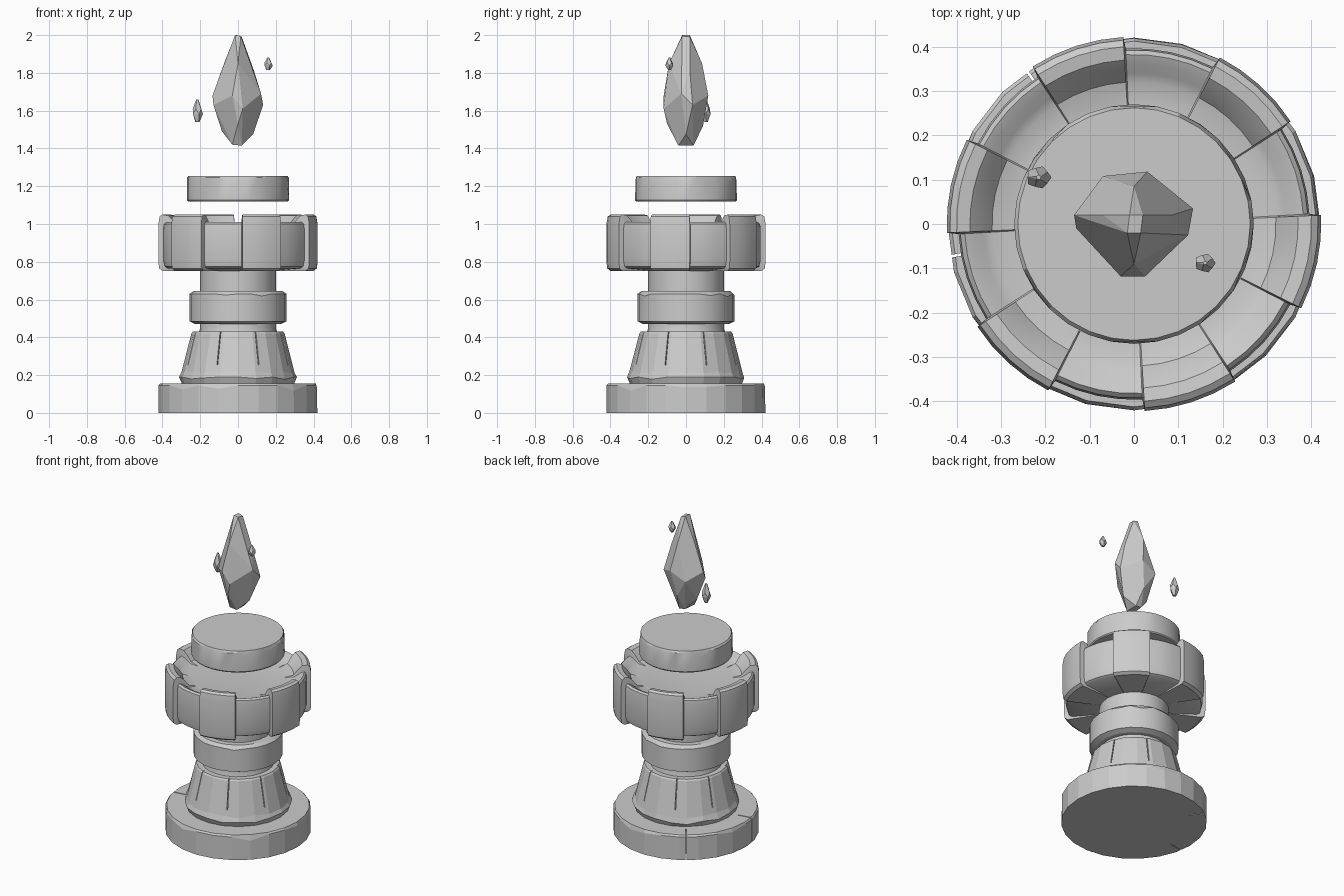
import bpy, bmesh, math, random
from mathutils import Matrix, Vector

if "Cube" in bpy.data.objects:
    bpy.data.objects.remove(bpy.data.objects["Cube"])

random.seed(4)
stone = bpy.data.materials.new("grey stone")
stone.diffuse_color = (0.6, 0.6, 0.6, 1)
stone.use_nodes = True
stone.node_tree.nodes["Principled BSDF"].inputs["Base Color"].default_value = stone.diffuse_color


def finish(bm, name, smooth=None):
    bmesh.ops.recalc_face_normals(bm, faces=bm.faces)
    me = bpy.data.meshes.new(name)
    bm.to_mesh(me)
    bm.free()
    me.materials.append(stone)
    ob = bpy.data.objects.new(name, me)
    bpy.context.collection.objects.link(ob)
    if smooth:
        bpy.ops.object.select_all(action='DESELECT')
        ob.select_set(True)
        bpy.context.view_layer.objects.active = ob
        bpy.ops.object.shade_smooth_by_angle(angle=math.radians(smooth))
    return ob


def skin(rings, bm):
    """Bridge closed rings of points and cap both ends."""
    rows = [[bm.verts.new(p) for p in ring] for ring in rings]
    n = len(rows[0])
    for a, b in zip(rows, rows[1:]):
        for i in range(n):
            bm.faces.new((a[i], a[(i + 1) % n], b[(i + 1) % n], b[i]))
    bm.faces.new(rows[0])
    bm.faces.new(rows[-1])


def turned(name, profile, sides, chipped=(), smooth=None):
    """Lathe a profile; rows listed in chipped get uneven worn edges."""
    rings = []
    for k, (r, z) in enumerate(profile):
        ring = []
        for i in range(sides):
            a = 2 * math.pi * i / sides
            dr = dz = 0
            if k in chipped and random.random() < 0.35:
                dz = random.uniform(0.008, 0.03) * chipped[k]
                dr = random.uniform(0, 0.006)
            ring.append(((r - dr) * math.cos(a), (r - dr) * math.sin(a), z + dz))
        rings.append(ring)
    bm = bmesh.new()
    skin(rings, bm)
    return finish(bm, name, smooth)


# Stacked stone body
base = turned("base", [(0.42, 0), (0.42, 0.146), (0.412, 0.156)], 24, {1: -1})
foot = turned("flared_foot", [(0.295, 0.15), (0.312, 0.19), (0.3, 0.21),
                              (0.247, 0.42), (0.24, 0.43)], 20, {1: -0.5, 2: 0.5})
turned("neck", [(0.21, 0.42), (0.2, 0.45), (0.2, 0.49)], 24, smooth=40)
turned("collar", [(0.225, 0.47), (0.257, 0.485), (0.257, 0.63), (0.235, 0.645)],
       24, {2: -0.5}, 25)
turned("column", [(0.2, 0.63), (0.2, 0.77)], 24, smooth=40)
turned("floating_cap", [(0.265, 1.12), (0.27, 1.127), (0.27, 1.245), (0.262, 1.255)],
       32, {2: -1}, 25)

# Hairline cracks in the foot and base
bm = bmesh.new()


def crack(angle, radius, z, size, tilt):
    m = (Matrix.Rotation(math.radians(angle), 4, 'Z') @ Matrix.Translation((radius, 0, z))
         @ Matrix.Rotation(tilt, 4, 'Y') @ Matrix.Diagonal((*size, 1)))
    bmesh.ops.create_cube(bm, size=1, matrix=m)


for i in range(8):
    crack(22.5 + 45 * i, 0.265, 0.35, (0.03, 0.005, 0.2), -0.24)
for a in (125, 190):
    crack(a, 0.4, 0.09, (0.14, 0.006, 0.2), 0)
cutter = finish(bm, "crack_cutter")
cutter.hide_render = True
cutter.hide_viewport = True
for ob in (base, foot):
    mod = ob.modifiers.new("cracks", 'BOOLEAN')
    mod.operation = 'DIFFERENCE'
    mod.object = cutter
    mod.solver = 'EXACT'

# Battlement: six raised blocks alternating with six recessed gaps
block = [(0.2, 0.752), (0.4, 0.752), (0.418, 0.765), (0.422, 0.8), (0.422, 1.0),
         (0.415, 1.04), (0.4, 1.05), (0.37, 1.045), (0.345, 1.02), (0.32, 0.985), (0.27, 0.97)]
gap = [(0.2, 0.752), (0.37, 0.765), (0.388, 0.775), (0.396, 0.81), (0.396, 0.97),
       (0.392, 1.0), (0.382, 1.01), (0.36, 1.0), (0.34, 0.985), (0.32, 0.975), (0.27, 0.97)]
columns = []
for k in range(12):
    for t in (0.0, 0.25, 0.5, 0.75, 1.0):
        a = math.radians(3 + 30 * k + 0.3 + 29.4 * t)
        columns.append((a, block if k % 2 else gap))
bm = bmesh.new()
skin([[(p[j][0] * math.cos(a), p[j][0] * math.sin(a), p[j][1]) for a, p in columns]
      for j in range(len(block))], bm)
finish(bm, "battlement", 35)


# Floating crystal and its shards, cut as convex stones
def gem(name, points, centre=(0, 0, 0), scale=(1, 1, 1)):
    bm = bmesh.new()
    for p in points:
        bm.verts.new([c + v * s for c, v, s in zip(centre, p, scale)])
    res = bmesh.ops.convex_hull(bm, input=bm.verts)
    loose = [v for v in bm.verts if not v.link_faces]
    bmesh.ops.delete(bm, geom=loose, context='VERTS')
    bmesh.ops.dissolve_limit(bm, angle_limit=math.radians(9),
                             verts=bm.verts, edges=bm.edges)
    return finish(bm, name)


gem("crystal", [
    (-0.03, -0.04, 1.42), (0.02, -0.04, 1.415), (0.02, 0.04, 1.415), (-0.02, 0.04, 1.42),
    (-0.085, 0.01, 1.49), (0.08, 0.0, 1.475), (0.0, 0.09, 1.52), (0.0, -0.1, 1.53),
    (-0.13, -0.01, 1.63), (-0.135, 0.02, 1.68), (-0.07, 0.108, 1.63), (0.03, 0.118, 1.68),
    (0.133, 0.035, 1.63), (0.122, -0.025, 1.69), (0.025, -0.118, 1.61), (-0.03, -0.118, 1.68),
    (-0.07, 0.02, 1.86), (0.0, 0.085, 1.85), (0.085, 0.02, 1.81), (0.0, -0.09, 1.85),
    (-0.01, 0.02, 2.0), (0.02, 0.02, 1.99), (0.015, -0.02, 1.995), (-0.015, -0.02, 2.0)])

shard = [(r * math.cos(a + o), r * math.sin(a + o), z)
         for r, z, o in ((0.4, -1, 0.3), (1, -0.3, 0), (0.85, 0.15, 0.6), (0.2, 1, 0.2))
         for a in (i * math.pi * 2 / 5 for i in range(5))]
gem("left_shard", shard, (-0.215, 0.105, 1.6), (0.029, 0.026, 0.06))
gem("right_shard", shard, (0.16, -0.088, 1.848), (0.024, 0.022, 0.033))
